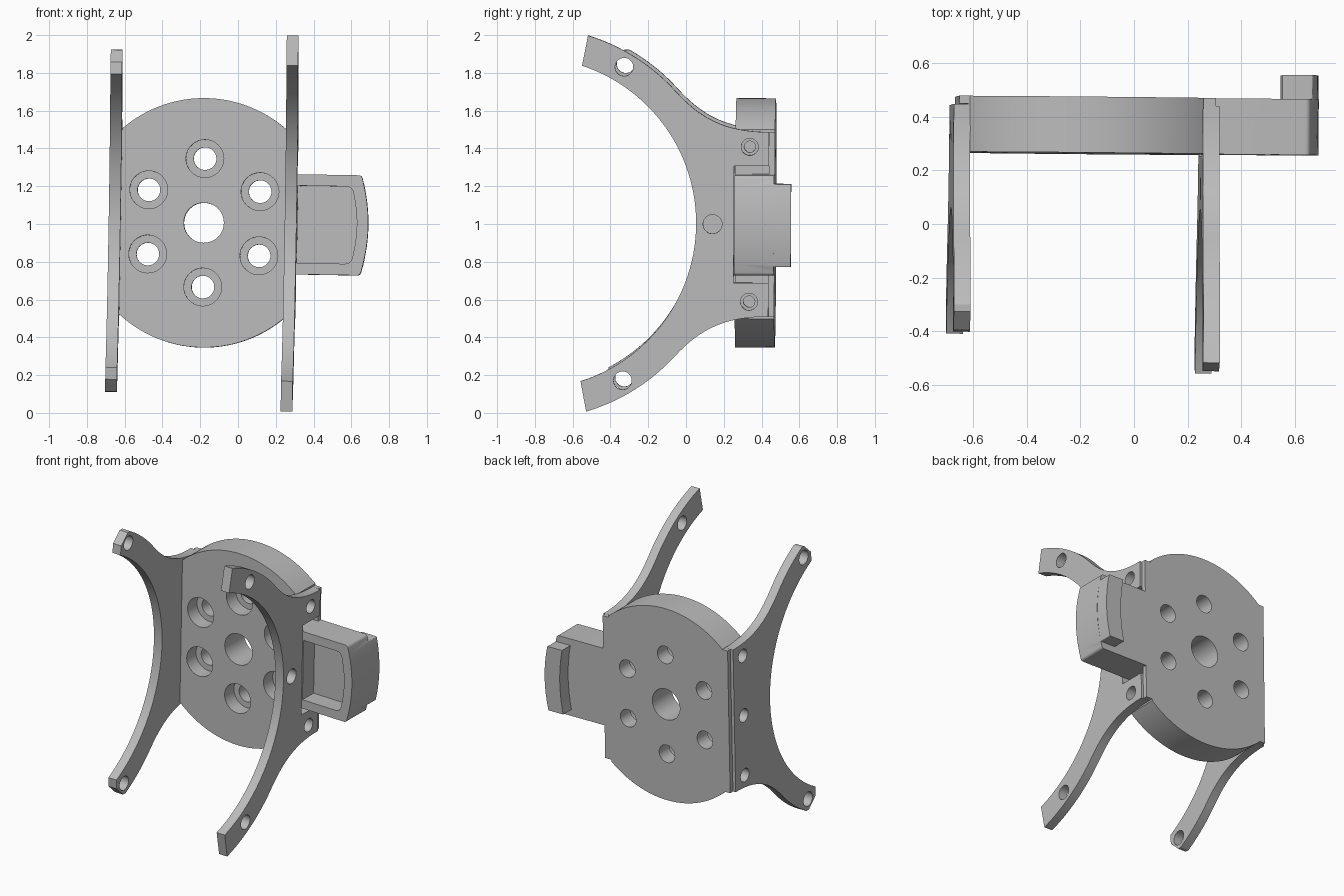
import bpy, bmesh, math
from mathutils import Matrix, Vector

if "Cube" in bpy.data.objects:
    bpy.data.objects.remove(bpy.data.objects["Cube"])

CX, CZ = -0.18, 1.006          # disc centre
Y0, Y1 = 0.264, 0.473          # body front and back

grey = bpy.data.materials.new("plain grey")
grey.diffuse_color = (0.5, 0.5, 0.5, 1)
grey.use_nodes = True
grey.node_tree.nodes["Principled BSDF"].inputs["Base Color"].default_value = grey.diffuse_color


def prism(name, pts, axis, a, b):
    """Extrude a 2D outline along x (points are y,z) or y (points are x,z)."""
    bm = bmesh.new()
    put = (lambda p: (a, p[0], p[1])) if axis == 'x' else (lambda p: (p[0], a, p[1]))
    face = bm.faces.new([bm.verts.new(put(p)) for p in pts])
    ext = bmesh.ops.extrude_face_region(bm, geom=[face])
    move = Vector((b - a, 0, 0)) if axis == 'x' else Vector((0, b - a, 0))
    bmesh.ops.translate(bm, vec=move,
                        verts=[v for v in ext['geom'] if isinstance(v, bmesh.types.BMVert)])
    bmesh.ops.recalc_face_normals(bm, faces=bm.faces)
    mesh = bpy.data.meshes.new(name)
    bm.to_mesh(mesh)
    bm.free()
    mesh.materials.append(grey)
    ob = bpy.data.objects.new(name, mesh)
    bpy.context.collection.objects.link(ob)
    return ob


def boolean(ob, other, op):
    mod = ob.modifiers.new(op, 'BOOLEAN')
    mod.object, mod.operation, mod.solver = other, op, 'EXACT'
    bpy.context.view_layer.objects.active = ob
    bpy.ops.object.modifier_apply(modifier=mod.name)
    bpy.data.objects.remove(other, do_unlink=True)


def arc(cx, cz, r, a0, a1, n):
    return [(cx + r * math.cos(math.radians(a0 + (a1 - a0) * i / n)),
             cz + r * math.sin(math.radians(a0 + (a1 - a0) * i / n))) for i in range(n + 1)]


def drill(ob, u, v, r, axis, a, b):
    boolean(ob, prism("cutter", arc(u, v, r, 0, 360, 40)[:-1], axis, a, b), 'DIFFERENCE')


def rect(x0, x1, h):
    return [(x0, CZ - h), (x1, CZ - h), (x1, CZ + h), (x0, CZ + h)]


def bowed(x0, x1, h, bow, r, left_bow=0.0):
    """Block outline with a bowed right end and rounded right corners."""
    xc = x1 - bow
    right = arc(xc - r, CZ - h + r, r, -90, -10, 5)
    for i in range(1, 12):
        t = -1 + i / 6
        right.append((x1 - bow * t * t, CZ + t * (h - r)))
    right += arc(xc - r, CZ + h - r, r, 10, 90, 5)
    left = [(x0 - left_bow * t * t, CZ + t * h) for t in (1, .75, .5, .25, 0, -.25, -.5, -.75, -1)]
    return right + (left if left_bow else [left[0], left[-1]])


# Round body with two flat sides
XL, XR, R = -0.622, 0.25, 0.66
al = math.degrees(math.acos((XL - CX) / R))
ar = math.degrees(math.acos((XR - CX) / R))
body = prism("disc_body", arc(CX, CZ, R, ar, al, 40) + arc(CX, CZ, R, -al, -ar, 40), 'y', Y0, Y1)
# Rear lips that cover the back edges of the side plates
boolean(body, prism("lip", rect(-0.662, -0.55, 0.489), 'y', 0.443, Y1), 'UNION')
boolean(body, prism("lip", rect(0.2, 0.297, 0.489), 'y', 0.443, Y1), 'UNION')
# Side block, its rear ridge and front pocket
boolean(body, prism("block", bowed(0.2, 0.69, 0.265, 0.034, 0.02), 'y', Y0, Y1), 'UNION')
boolean(body, prism("ridge", bowed(0.572, 0.688, 0.22, 0.024, 0.005, 0.022), 'y', Y1 - 0.05, 0.563), 'UNION')
boolean(body, prism("pocket", bowed(0.315, 0.63, 0.205, 0.02, 0.04), 'y', Y0 - 0.1, Y0 + 0.12), 'DIFFERENCE')
# Centre hole and six counterbored holes
drill(body, CX, CZ, 0.106, 'y', 0, 1)
for k in range(6):
    a = math.radians(30 + 60 * k)
    x, z = CX + 0.34 * math.cos(a), CZ + 0.34 * math.sin(a)
    drill(body, x, z, 0.06, 'y', 0, 1)
    drill(body, x, z, 0.1, 'y', 0, Y0 + 0.1)
# Blind screw holes in both flats
for dz in (-0.41, 0.41):
    drill(body, 0.34, CZ + dz, 0.03, 'x', XR - 0.1, XR + 0.1)
    drill(body, 0.34, CZ + dz, 0.03, 'x', XL - 0.1, XL + 0.1)


# Side plates with two curved arms
def plate(name, x0, x1, back, a_out, tip, a_in, holes):
    C = -0.82
    p = [(0.442, 0.489), (0.2, 0.487), (0.07, 0.57), (-0.047, 0.696)]
    curve = []
    for i in range(16):
        t = i / 16
        w = ((1 - t) ** 3, 3 * t * (1 - t) ** 2, 3 * t * t * (1 - t), t ** 3)
        curve.append(tuple(sum(w[j] * p[j][k] for j in range(4)) for k in (0, 1)))
    upper = back + curve + arc(C, 0, 1.04, 42, a_out, 16) + tip + arc(C, 0, 0.878, a_in, 0, 32)
    full = upper + [(y, -z) for y, z in reversed(upper[:-1])]
    ob = prism(name, [(y, z + CZ) for y, z in full], 'x', x0, x1)
    for y, dz, r in holes:
        drill(ob, y, CZ + dz, r, 'x', x0 - 0.1, x1 + 0.1)
    return ob


common = [(s[0], s[1] * d, s[2]) for d in (-1, 1) for s in ((0.34, 0.41, 0.045), (-0.327, 0.83, 0.048))]
right = plate("right_arm_plate", 0.25, 0.312, [(0.258, 0.31), (0.442, 0.31)], 73.2, [], 72.1,
              common + [(0.145, 0, 0.05)])
left = plate("left_arm_plate", -0.682, -0.62, [], 60.6, [(-0.335, 0.905), (-0.405, 0.84)], 62.2,
             common + [(0.34, 0, 0.045)])

# Whole part leans very slightly
pivot = Vector((CX, 0.37, CZ))
lean = (Matrix.Translation(pivot) @ Matrix.Rotation(-0.009, 4, 'Z') @ Matrix.Rotation(0.0166, 4, 'Y')
        @ Matrix.Rotation(-0.005, 4, 'X') @ Matrix.Translation(-pivot))
for ob in (body, left, right):
    ob.data.transform(lean)
    bpy.ops.object.select_all(action='DESELECT')
    ob.select_set(True)
    bpy.context.view_layer.objects.active = ob
    bpy.ops.object.shade_smooth_by_angle(angle=math.radians(25))
